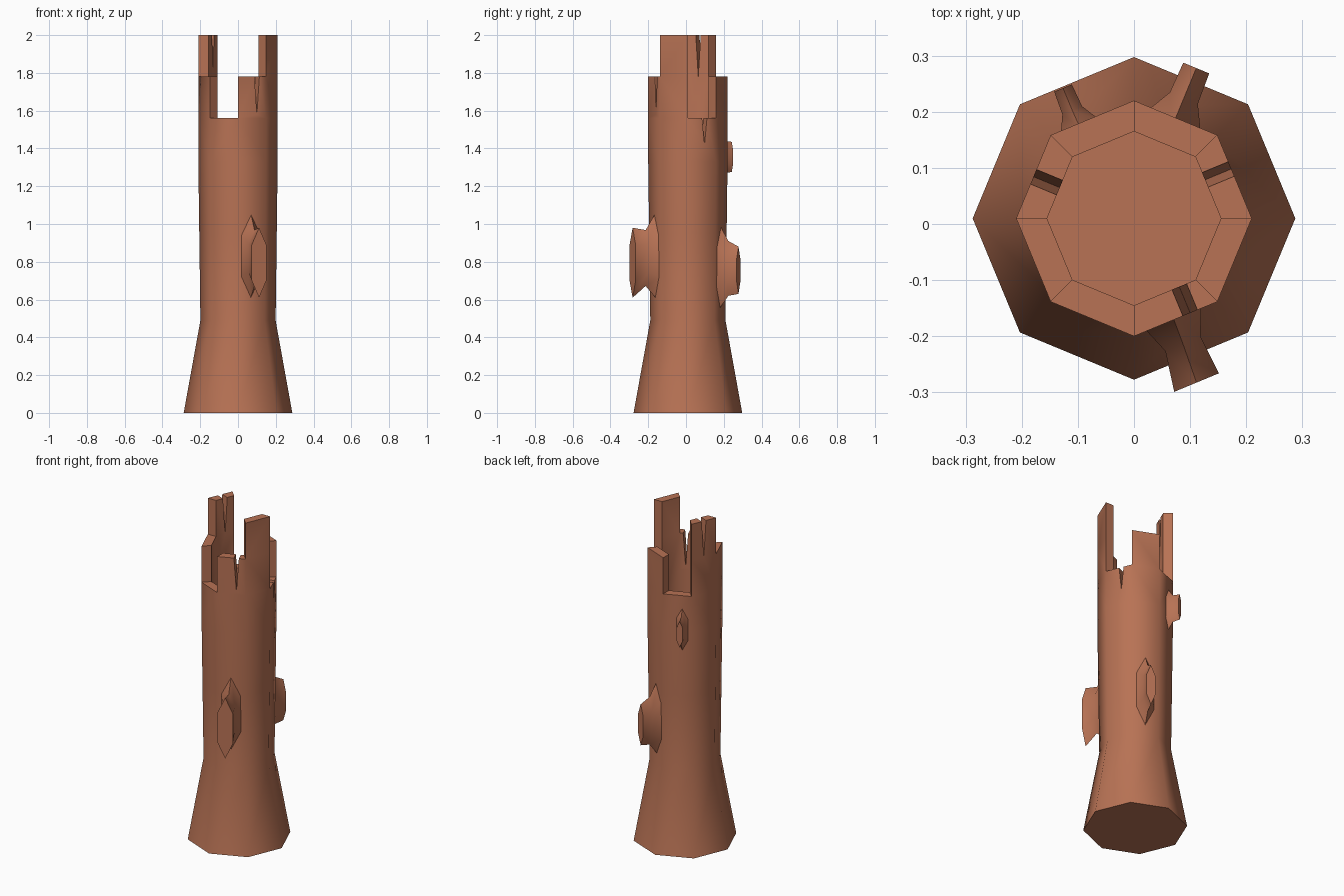
import bpy, bmesh, math
from mathutils import Vector

if "Cube" in bpy.data.objects:
    bpy.data.objects.remove(bpy.data.objects["Cube"])

CY = 0.01                                  # trunk axis offset in y
wood = bpy.data.materials.new("reddish_brown_wood")
wood.diffuse_color = (0.48, 0.17, 0.09, 1)
wood.use_nodes = True
wood.node_tree.nodes["Principled BSDF"].inputs["Base Color"].default_value = wood.diffuse_color


def finish(name, bm, angle):
    bmesh.ops.remove_doubles(bm, verts=bm.verts, dist=0.0005)
    bmesh.ops.recalc_face_normals(bm, faces=bm.faces)
    me = bpy.data.meshes.new(name)
    bm.to_mesh(me)
    bm.free()
    me.materials.append(wood)
    ob = bpy.data.objects.new(name, me)
    bpy.context.collection.objects.link(ob)
    bpy.ops.object.select_all(action='DESELECT')
    ob.select_set(True)
    bpy.context.view_layer.objects.active = ob
    bpy.ops.object.shade_smooth_by_angle(angle=math.radians(angle))
    return ob


def col(r, k, z):
    a = math.radians(45 * k)
    return Vector((r * math.cos(a), CY + r * math.sin(a), z))


# ---- trunk: flared octagonal base, broken hollow top ----
FLOOR, RO, RI = 1.33, 0.21, 0.155
LEVELS = [FLOOR, 1.56, 1.78, 2.0]
TOP = [1, 2, 1, 3, 2, 1, 2, 3]             # height level of each of the 8 walls
# wall index: (sideways offset, depth) of the V-shaped splits
SPLITS = {0: (0.015, 0.14), 3: (0.0, 0.22), 6: (0.028, 0.20)}

bm = bmesh.new()


def face(pts):
    bm.faces.new([bm.verts.new(p) for p in pts])


profile = [(0.2875, 0), (0.199, 0.49), (0.205, 0.95), (RO, FLOOR)]
for (r0, z0), (r1, z1) in zip(profile, profile[1:]):
    for k in range(8):
        face([col(r0, k, z0), col(r0, k + 1, z0), col(r1, k + 1, z1), col(r1, k, z1)])
face([col(profile[0][0], k, 0) for k in range(8)])
face([col(RI, k, FLOOR) for k in range(8)])

for k in range(8):
    n = TOP[k]
    h = LEVELS[n]
    rims = []
    for r in (RO, RI):
        a, b = col(r, k, h), col(r, k + 1, h)
        rim = [a, b]
        if k in SPLITS:
            off, depth = SPLITS[k]
            t = (b - a).normalized()
            c = (a + b) / 2 + t * off
            rim = [a, c - t * 0.014, c - Vector((0, 0, depth)), c + t * 0.014, b]
        rims.append(rim)
        # wall sheet, with corner points at every level so neighbours join
        face([col(r, k, z) for z in LEVELS[:n]] + rim
             + [col(r, k + 1, z) for z in reversed(LEVELS[:n])])
    # rim and split faces bridging outer and inner sheets
    o, i = rims
    for j in range(len(o) - 1):
        face([o[j], o[j + 1], i[j + 1], i[j]])
    # radial step to the previous wall
    lo, hi = sorted((TOP[k - 1], n))
    for m in range(lo, hi):
        z0, z1 = LEVELS[m], LEVELS[m + 1]
        face([col(RO, k, z0), col(RI, k, z0), col(RI, k, z1), col(RO, k, z1)])
finish("trunk", bm, 47)


# ---- broken branch stubs: hexagonal rings, flared at the trunk ----
def stub(name, deg, rings):
    """rings: (distance from axis, sideways, centre z, half width, half height)"""
    a = math.radians(deg)
    out = Vector((math.cos(a), math.sin(a), 0))
    side = Vector((-math.sin(a), math.cos(a), 0))
    b = bmesh.new()
    loops = []
    for d, s, z, hw, hh in rings:
        loop = []
        for x, y in ((0, 1), (1, .5), (1, -.5), (0, -1), (-1, -.5), (-1, .5)):
            p = out * d + side * (s + x * hw) + Vector((0, CY, z + y * hh))
            loop.append(b.verts.new(p))
        loops.append(loop)
    for l0, l1 in zip(loops, loops[1:]):
        for j in range(6):
            q = (j + 1) % 6
            b.faces.new([l0[j], l0[q], l1[q], l1[j]])
    b.faces.new(loops[0])
    b.faces.new(loops[-1])
    finish(name, b, 62)


stub("front_branch_stub", 292.5, [(0.18, -0.003, 0.835, 0.058, 0.23),
                                  (0.24, -0.005, 0.82, 0.034, 0.148),
                                  (0.313, -0.009, 0.795, 0.043, 0.185)])
stub("back_right_branch_stub", 67.5, [(0.18, 0.0, 0.775, 0.055, 0.225),
                                      (0.232, 0.0, 0.765, 0.027, 0.145),
                                      (0.29, 0.0, 0.755, 0.025, 0.125)])
stub("back_left_branch_stub", 112.5, [(0.185, 0.027, 1.355, 0.038, 0.14),
                                      (0.22, 0.028, 1.355, 0.019, 0.085),
                                      (0.263, 0.028, 1.355, 0.017, 0.08)])
